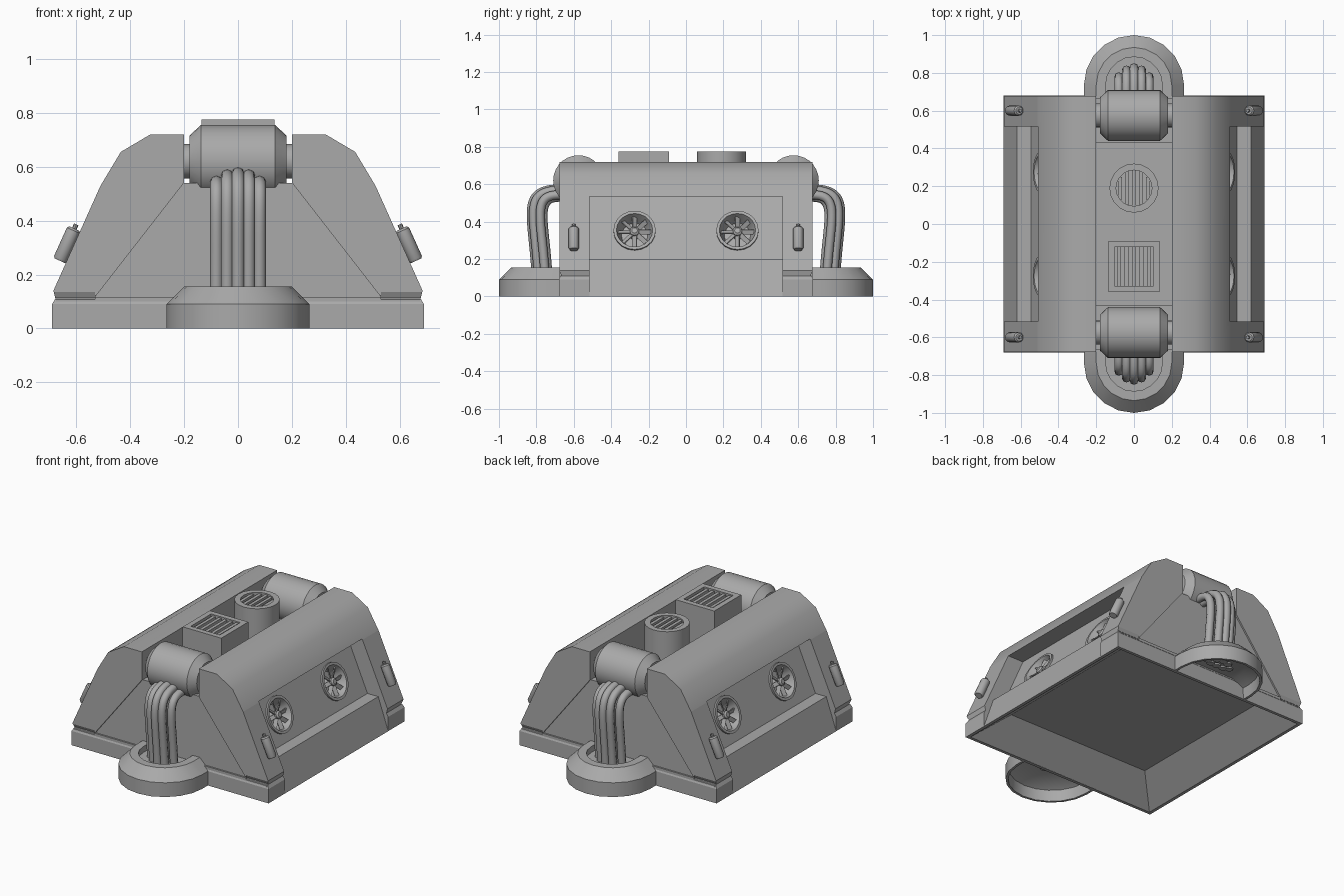
import bpy, bmesh
from math import sin, cos, pi, sqrt, radians
from mathutils import Vector, Matrix

cube = bpy.data.objects.get("Cube")
if cube:
    bpy.data.objects.remove(cube)

GREY = (0.4, 0.4, 0.4, 1)
grey = bpy.data.materials.new("plain grey")
grey.use_nodes = True
grey.diffuse_color = GREY
grey.node_tree.nodes["Principled BSDF"].inputs["Base Color"].default_value = GREY


def finish(name, bm, matrix=None):
    if matrix:
        bm.transform(matrix)
    bmesh.ops.recalc_face_normals(bm, faces=bm.faces)
    mesh = bpy.data.meshes.new(name)
    bm.to_mesh(mesh)
    bm.free()
    ob = bpy.data.objects.new(name, mesh)
    bpy.context.collection.objects.link(ob)
    mesh.materials.append(grey)
    return ob


def activate(ob):
    bpy.ops.object.select_all(action='DESELECT')
    ob.select_set(True)
    bpy.context.view_layer.objects.active = ob


def smooth(ob):
    activate(ob)
    bpy.ops.object.shade_smooth_by_angle(angle=radians(32))


def loft(name, rings, matrix=None, caps=(True, True)):
    """Skin a row of closed loops that have equal point counts."""
    bm = bmesh.new()
    loops = [[bm.verts.new(p) for p in ring] for ring in rings]
    for a, b in zip(loops, loops[1:]):
        for i in range(len(a)):
            j = (i + 1) % len(a)
            bm.faces.new((a[i], a[j], b[j], b[i]))
    if caps[0]:
        bm.faces.new(loops[0])
    if caps[1]:
        bm.faces.new(loops[-1])
    return finish(name, bm, matrix)


def prism_y(name, pts, a, b):
    return loft(name, [[(x, y, z) for x, z in pts] for y in (a, b)])


def prism_x(name, pts, a, b):
    return loft(name, [[(x, y, z) for y, z in pts] for x in (a, b)])


def circle(r, z, n=20):
    return [(r * cos(2 * pi * i / n), r * sin(2 * pi * i / n), z) for i in range(n)]


def rect(x, y, z):
    return [(x, y, z), (-x, y, z), (-x, -y, z), (x, -y, z)]


def lathe(name, profile, matrix=None, n=20, caps=(True, True)):
    smooth(loft(name, [circle(r, z, n) for r, z in profile], matrix, caps))


def boxes(name, items, matrix=None):
    """One object from boxes given as (size, local matrix)."""
    bm = bmesh.new()
    for size, local in items:
        bmesh.ops.create_cube(bm, size=1, matrix=local @ Matrix.Diagonal((*size, 1)))
    return finish(name, bm, matrix)


def cut(cutter, *targets):
    for target in targets:
        mod = target.modifiers.new("cut", 'BOOLEAN')
        mod.operation = 'DIFFERENCE'
        mod.solver = 'EXACT'
        mod.object = cutter
        activate(target)
        bpy.ops.object.modifier_apply(modifier=mod.name)
    bpy.data.objects.remove(cutter)


def frame(origin, normal):
    return Matrix.Translation(origin) @ Vector(normal).to_track_quat('Z', 'Y').to_matrix().to_4x4()


# Main body with the channel on top, and the base
half = [(0.675, 0.1), (0.685, 0.14), (0.51, 0.53), (0.435, 0.655),
        (0.325, 0.72), (0.2, 0.72), (0.2, 0.54)]
body = prism_y("body", half + [(-x, z) for x, z in reversed(half)], -0.677, 0.677)
base = loft("base", [rect(0.69, 0.68, 0), rect(0.69, 0.68, 0.09), rect(0.675, 0.668, 0.115)])
cut(loft("channel_cutter", [rect(0.2, 0.43, 0.47), rect(0.2, 0.43, 0.8)]), body)
cut(loft("underside_cutter", [rect(0.5, 0.5, 0.14), rect(0.68, 0.67, -0.008)]), body, base)

# Side recesses with sloped skirts, shallow end panels and corner grooves
recess = [(0.398, 0.535), (0.545, 0.2), (0.62, 0.2), (0.693, -0.008), (0.85, -0.008), (0.85, 0.535)]
panel = [(0.53, 0.117), (0.2, 0.541), (-0.2, 0.541), (-0.53, 0.117)]
groove = [(0.72, 0.09), (0.665, 0.112), (0.678, 0.137), (0.72, 0.137)]
fans = []
for s in (-1, 1):
    cut(prism_y("recess_cutter", [(s * x, z) for x, z in recess], -0.517, 0.517), body, base)
    cut(prism_y("panel_cutter", panel, s * 0.667, s * 0.8), body)
    for t in (-1, 1):
        cut(prism_x("groove_cutter", [(s * y, z) for y, z in groove], t * 0.53, t * 0.8), body)
        m = frame((s * 0.479, t * 0.275, 0.35), (s * 0.335, 0, 0.147))
        fans.append(m)
        cut(loft("fan_cutter", [circle(0.1, -0.08), circle(0.1, 0.08)], m), body)

# Smooth only the long upper bends of the body
for poly in body.data.polygons:
    poly.use_smooth = True
for edge in body.data.edges:
    a, b = (body.data.vertices[i].co for i in edge.vertices)
    bend = abs(a.z - b.z) < 0.001 and 0.6 < a.z and 0.3 < abs(a.x) and abs(a.x - b.x) < 0.001
    edge.use_edge_sharp = not bend

# Side fans: dished ring, hub and twisted blades
for m in fans:
    lathe("fan_ring", [(0.113, -0.01), (0.113, 0.012), (0.097, 0.012), (0.07, -0.06)], m,
          caps=(False, True))
    lathe("fan_hub", [(0.025, -0.06), (0.025, 0), (0.015, 0.008)], m, n=12)
    blades = [((0.075, 0.026, 0.006),
               Matrix.Rotation(k * pi / 4, 4, 'Z') @ Matrix.Translation((0.052, 0, -0.015))
               @ Matrix.Rotation(0.6, 4, 'X')) for k in range(8)]
    boxes("fan_blades", blades, m)

# Corner canisters lying along the slopes
for s in (-1, 1):
    for t in (-1, 1):
        m = frame((s * 0.633, t * 0.6, 0.313), (-s * 0.41, 0, 0.91))
        lathe("corner_canister", [(0.022, -0.068), (0.027, -0.06), (0.027, 0.055), (0.02, 0.063)],
              m, n=12)
        lathe("canister_pin", [(0.009, 0.06), (0.009, 0.08)], m, n=8)

# Square vent
sq = Matrix.Translation((0, -0.225, 0))
loft("square_vent", [rect(0.135, 0.135, 0.45), rect(0.135, 0.135, 0.775),
                     rect(0.102, 0.102, 0.775), rect(0.102, 0.102, 0.715)], sq)
boxes("square_vent_slats", [((0.02, 0.204, 0.03), Matrix.Translation((k * 0.04, 0, 0.752)))
                            for k in range(-2, 3)], sq)

# Round vent
rd = Matrix.Translation((0, 0.19, 0))
lathe("round_vent", [(0.13, 0.45), (0.13, 0.775), (0.095, 0.775), (0.095, 0.715)], rd)
boxes("round_vent_slats", [((0.02, 2 * sqrt(0.095 ** 2 - (k * 0.037) ** 2), 0.03),
                            Matrix.Translation((k * 0.037, 0, 0.752)))
                           for k in range(-2, 3)], rd)


def pod_loop(r, z, s):
    arc = [(r * cos(pi * i / 10), s * (0.735 + r * sin(pi * i / 10)), z) for i in range(11)]
    return [(r, s * 0.66, z)] + arc + [(-r, s * 0.66, z)]


def cable(name, x, s, y, top):
    curve = bpy.data.curves.new(name, 'CURVE')
    curve.dimensions = '3D'
    curve.bevel_depth = 0.024
    curve.bevel_resolution = 2
    curve.resolution_u = 5
    curve.use_fill_caps = True
    path = [(0.6, top), (0.7, top + 0.005), (y - 0.005, top - 0.01), (y + 0.01, 0.42),
            (y - 0.015, 0.25), (y - 0.025, 0.1)]
    spline = curve.splines.new('NURBS')
    spline.points.add(len(path) - 1)
    for p, (py, pz) in zip(spline.points, path):
        p.co = (x, s * py, pz, 1)
    spline.order_u = 4
    spline.use_endpoint_u = True
    curve.materials.append(grey)
    bpy.context.collection.objects.link(bpy.data.objects.new(name, curve))


# Both ends: roller, hub, rounded socket and cable bundle
for s, end in ((-1, "front"), (1, "back")):
    m = frame((0, s * 0.575, 0.62), (1, 0, 0))
    lathe(end + "_roller", [(0.095, -0.18), (0.135, -0.138), (0.135, 0.138), (0.095, 0.18)], m, n=28)
    lathe(end + "_hub", [(0.064, -0.205), (0.064, 0.205)], m)
    smooth(loft(end + "_socket", [pod_loop(r, z, s) for r, z in (
        (0.17, 0.108), (0.245, 0.07), (0.25, 0), (0.265, 0), (0.265, 0.09),
        (0.2, 0.155), (0.15, 0.155), (0.15, 0.118))]))
    for k in range(-2, 3):
        cable(end + "_cable", k * 0.04, s, 0.825 - 0.012 * k * k, 0.575 - 0.008 * k * k)
    for k in (-1, 0, 1):
        cable(end + "_inner_cable", k * 0.045, s, 0.762, 0.53)
